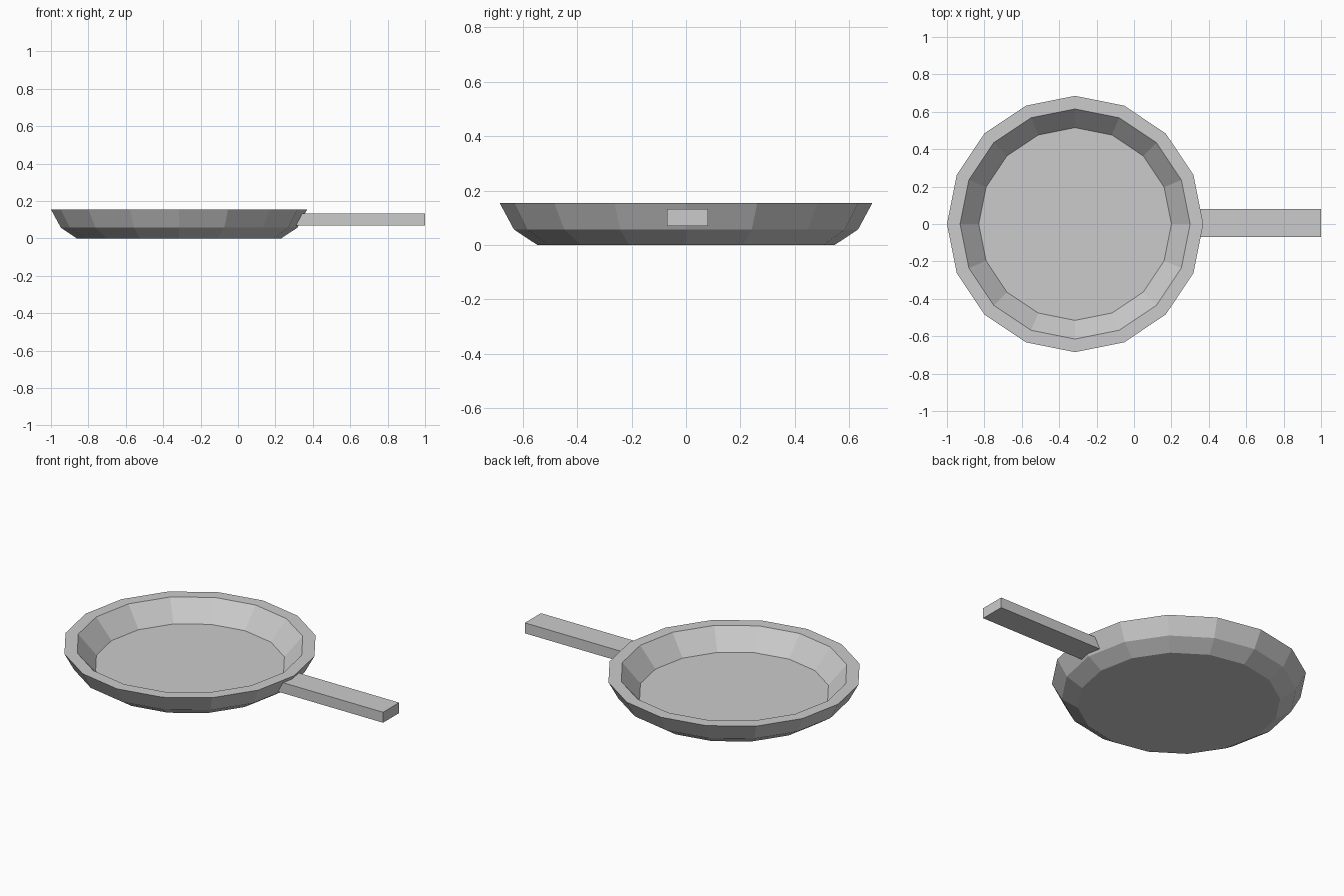
import bpy, bmesh, math

cube = bpy.data.objects.get("Cube")
if cube:
    bpy.data.objects.remove(cube, do_unlink=True)

SIDES = 16
PAN_X = -0.315

grey = bpy.data.materials.new("light grey")
grey.use_nodes = True
colour = (0.6, 0.6, 0.6, 1)
grey.diffuse_color = colour
grey.node_tree.nodes["Principled BSDF"].inputs["Base Color"].default_value = colour


def add_object(name, bm):
    bmesh.ops.recalc_face_normals(bm, faces=bm.faces)
    mesh = bpy.data.meshes.new(name)
    bm.to_mesh(mesh)
    bm.free()
    mesh.materials.append(grey)
    obj = bpy.data.objects.new(name, mesh)
    bpy.context.collection.objects.link(obj)
    return obj


# Pan body: rings of (radius, height) from the base, over the rim, to the floor
profile = [(0.546, 0), (0.632, 0.057), (0.685, 0.155), (0.615, 0.155), (0.515, 0.041)]
bm = bmesh.new()
rings = []
for radius, z in profile:
    angles = [math.tau * i / SIDES for i in range(SIDES)]
    rings.append([bm.verts.new((radius * math.cos(a), radius * math.sin(a), z)) for a in angles])
for low, high in zip(rings, rings[1:]):
    for i in range(SIDES):
        j = (i + 1) % SIDES
        bm.faces.new((low[i], low[j], high[j], high[i]))
bm.faces.new(rings[0])
bm.faces.new(rings[-1])
pan = add_object("pan_body", bm)
pan.location.x = PAN_X

# Handle: a plain bar whose inner end is buried in the pan wall
start, end = 0.29, 1.0
bm = bmesh.new()
bmesh.ops.create_cube(bm, size=1)
bmesh.ops.scale(bm, vec=(end - start, 0.15, 0.062), verts=bm.verts)
handle = add_object("handle", bm)
handle.location = ((start + end) / 2, 0.006, 0.101)
